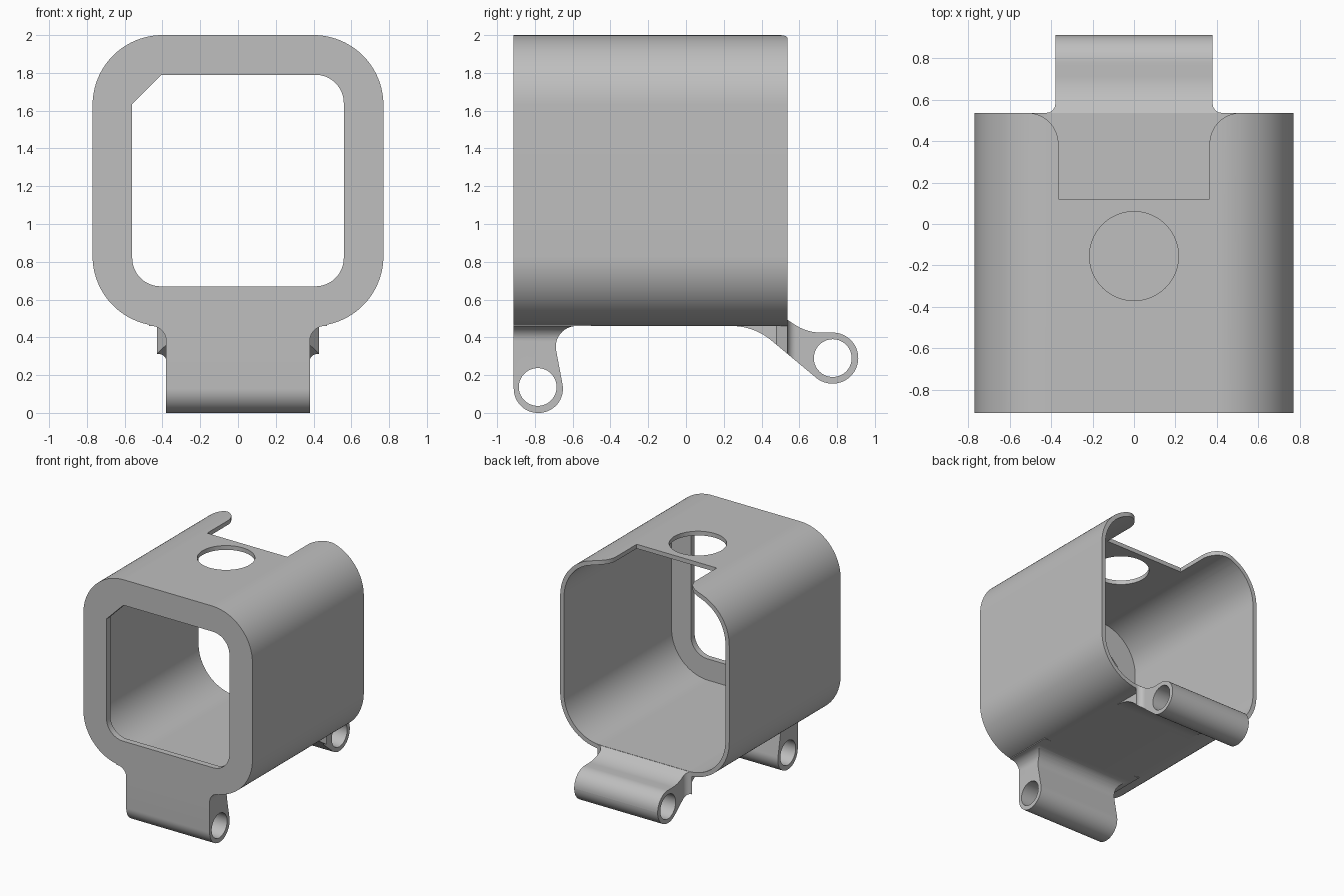
import bpy, bmesh, math
from mathutils import Vector

cube = bpy.data.objects.get("Cube")
if cube:
    bpy.data.objects.remove(cube, do_unlink=True)

GREY = (0.52, 0.52, 0.52, 1)
mat = bpy.data.materials.new("plain grey")
mat.use_nodes = True
mat.diffuse_color = GREY
mat.node_tree.nodes["Principled BSDF"].inputs["Base Color"].default_value = GREY
mat.node_tree.nodes["Principled BSDF"].inputs["Roughness"].default_value = 0.6


def fillet(corners, steps=16):
    """Round the corners (u, v, radius) of a closed outline."""
    out = []
    for i, (u, v, r) in enumerate(corners):
        p = Vector((u, v))
        if r == 0:
            out.append(p)
            continue
        a = (Vector(corners[i - 1][:2]) - p).normalized()
        b = (Vector(corners[(i + 1) % len(corners)][:2]) - p).normalized()
        half = a.angle(b) / 2
        centre = p + (a + b).normalized() * r / math.sin(half)
        v1 = p + a * r / math.tan(half) - centre
        v2 = p + b * r / math.tan(half) - centre
        turn = math.atan2(v1.x * v2.y - v1.y * v2.x, v1.dot(v2))
        for k in range(steps + 1):
            t = turn * k / steps
            c, s = math.cos(t), math.sin(t)
            out.append(centre + Vector((c * v1.x - s * v1.y, s * v1.x + c * v1.y)))
    return out


def circle(u, v, r, n=64):
    return [Vector((u + r * math.cos(2 * math.pi * k / n),
                    v + r * math.sin(2 * math.pi * k / n))) for k in range(n)]


def mirrored(half):
    """Complete a symmetric outline from its right half."""
    return half + [(-u, v, r) for u, v, r in reversed(half)]


def prism(name, outline, axis, lo, hi):
    """Extrude an outline along x, y or z."""
    place = {"x": lambda p, d: (d, p.x, p.y),
             "y": lambda p, d: (p.x, d, p.y),
             "z": lambda p, d: (p.x, p.y, d)}[axis]
    bm = bmesh.new()
    face = bm.faces.new([bm.verts.new(place(p, lo)) for p in outline])
    ext = bmesh.ops.extrude_face_region(bm, geom=[face], use_keep_orig=True)
    move = Vector(place(Vector((0, 0)), hi - lo))
    bmesh.ops.translate(bm, vec=move,
                        verts=[g for g in ext["geom"] if isinstance(g, bmesh.types.BMVert)])
    bmesh.ops.recalc_face_normals(bm, faces=bm.faces)
    mesh = bpy.data.meshes.new(name)
    bm.to_mesh(mesh)
    bm.free()
    mesh.materials.append(mat)
    obj = bpy.data.objects.new(name, mesh)
    bpy.context.collection.objects.link(obj)
    return obj


def combine(obj, operation, *tools):
    """Apply booleans in turn, then discard the tools."""
    for tool in tools:
        mod = obj.modifiers.new("cut", "BOOLEAN")
        mod.operation, mod.object, mod.solver = operation, tool, "EXACT"
        bpy.context.view_layer.update()
        graph = bpy.context.evaluated_depsgraph_get()
        mesh = bpy.data.meshes.new_from_object(obj.evaluated_get(graph))
        obj.modifiers.clear()
        obj.data = mesh
        bpy.data.objects.remove(tool, do_unlink=True)


def finish(obj):
    bpy.ops.object.select_all(action="DESELECT")
    obj.select_set(True)
    bpy.context.view_layer.objects.active = obj
    bpy.ops.object.shade_smooth_by_angle(angle=math.radians(30))


FRONT, BACK = -0.912, 0.537
WIDE, LOW, HIGH, R, WALL = 0.77, 0.46, 2.0, 0.37, 0.035


def shell_outline(inset):
    r = R - inset
    return fillet(mirrored([(WIDE - inset, LOW + inset, r),
                            (WIDE - inset, HIGH - inset, r)]), 24)


# Housing: open-backed rounded box with a window in the front wall
housing = prism("housing", shell_outline(0), "y", FRONT, BACK)
cavity = prism("cavity", shell_outline(WALL), "y", FRONT + 0.05, 1.2)
window = prism("window", fillet([
    (0.56, 0.67, 0.15), (0.56, 1.79, 0.15), (-0.405, 1.79, 0),
    (-0.56, 1.635, 0), (-0.56, 0.67, 0.15)]), "y", -1.2, FRONT + 0.2)
# Top openings: round hole and rear notch with rounded lips
button_hole = prism("button_hole", circle(0, -0.155, 0.215), "z", 1.8, 2.2)
notch = prism("notch", fillet(mirrored([
    (0.365, 0.12, 0), (0.365, BACK, 0.15), (0.6, BACK, 0), (0.6, 0.7, 0)])),
    "z", 1.5, 2.2)
combine(housing, "DIFFERENCE", cavity, window, button_hole, notch)
finish(housing)

# Front hinge: side profile trimmed to a flared front outline, then bored
front_hinge = prism("front_hinge", fillet([
    (FRONT, 0.48, 0), (FRONT, 0, 0.128), (-0.625, 0, 0.128),
    (-0.712, LOW, 0.11), (-0.5, LOW, 0), (-0.5, 0.48, 0)]), "x", -0.7, 0.7)
front_trim = prism("front_trim", fillet(mirrored([
    (0.38, -0.2, 0), (0.38, LOW, 0.08), (0.47, LOW, 0), (0.47, 0.6, 0)])),
    "y", -1.2, 0)
combine(front_hinge, "INTERSECT", front_trim)
combine(front_hinge, "DIFFERENCE",
        prism("front_bore", circle(-0.785, 0.137, 0.1), "x", -1, 1))
finish(front_hinge)

# Rear hinge: swept arm and barrel, flared where it meets the housing
rear_hinge = prism("rear_hinge", fillet([
    (0.2, LOW, 0), (0.36, LOW, 0.33), (0.726, 0.155, 0.135),
    (0.912, 0.155, 0.135), (0.912, 0.425, 0.135), (0.64, 0.425, 0.25),
    (BACK, 0.493, 0), (0.53, 0.48, 0), (0.2, 0.475, 0)]), "x", -0.7, 0.7)
rear_trim = prism("rear_trim", fillet(mirrored([
    (0.38, 0, 0), (0.38, 0.48, 0), (0.43, BACK, 0),
    (0.38, BACK, 0.045), (0.38, 1.2, 0)])), "z", -0.2, 0.8)
combine(rear_hinge, "INTERSECT", rear_trim)
combine(rear_hinge, "DIFFERENCE",
        prism("rear_bore", circle(0.777, 0.29, 0.1), "x", -1, 1))
finish(rear_hinge)
